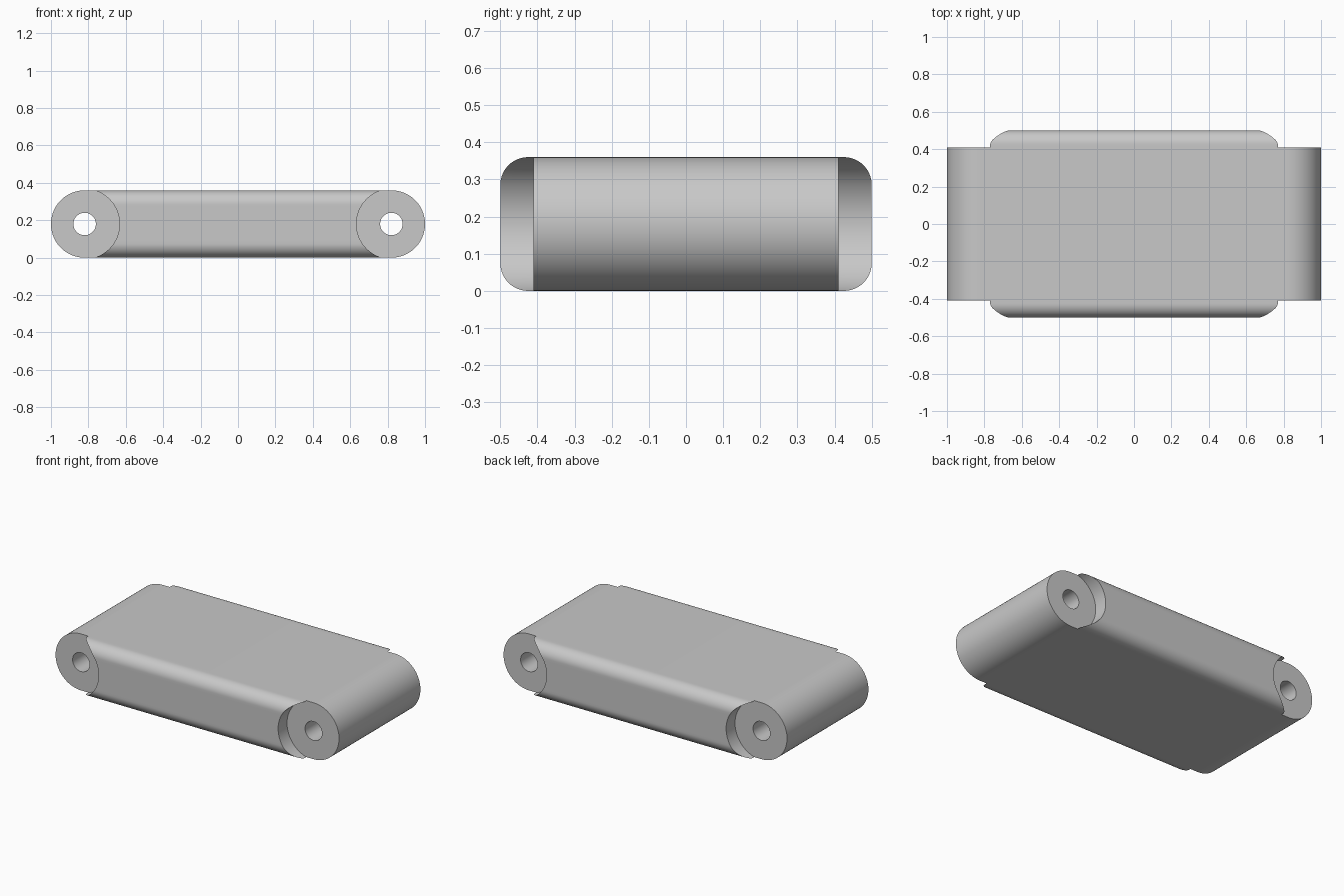
import bpy, bmesh
from math import sin, cos, pi, sqrt

cube = bpy.data.objects.get("Cube")
if cube:
    bpy.data.objects.remove(cube, do_unlink=True)

PIVOT_X, MID_Z = 0.82, 0.18      # pin hole centres
END_R, HOLE_R = 0.18, 0.06       # rounded ends and pin holes
CUT_R = 0.187                    # clearance scooped from the side rails
CORE_Y, RAIL_Y = 0.41, 0.5
FILLET = 0.075
SEG = 96

grey = bpy.data.materials.new("plain grey")
grey.use_nodes = True
colour = (0.58, 0.58, 0.58, 1)
grey.diffuse_color = colour
grey.node_tree.nodes["Principled BSDF"].inputs["Base Color"].default_value = colour


def finish(bm, name):
    bmesh.ops.remove_doubles(bm, verts=bm.verts, dist=1e-5)
    bmesh.ops.recalc_face_normals(bm, faces=bm.faces)
    mesh = bpy.data.meshes.new(name)
    bm.to_mesh(mesh)
    bm.free()
    mesh.materials.append(grey)
    ob = bpy.data.objects.new(name, mesh)
    bpy.context.collection.objects.link(ob)
    bpy.ops.object.select_all(action='DESELECT')
    ob.select_set(True)
    bpy.context.view_layer.objects.active = ob
    bpy.ops.object.shade_smooth_by_angle(angle=pi / 6)
    return ob


def link_core():
    """Flat link with round ends and a pin hole through each end."""
    bm = bmesh.new()

    def ring(side, y, r):
        # angle zero points towards the middle of the link
        return [bm.verts.new((side * (PIVOT_X - r * cos(2 * pi * i / SEG)), y,
                              MID_Z + r * sin(2 * pi * i / SEG)))
                for i in range(SEG)]

    rings = {(s, y, r): ring(s, y, r) for s in (-1, 1)
             for y in (-CORE_Y, CORE_Y) for r in (END_R, HOLE_R)}
    q = SEG // 4
    for y in (-CORE_Y, CORE_Y):
        arcs = []
        for s in (-1, 1):
            outer, hole = rings[s, y, END_R], rings[s, y, HOLE_R]
            for i in range(SEG):
                j = (i + 1) % SEG
                bm.faces.new((outer[i], outer[j], hole[j], hole[i]))
            arcs.append([outer[i % SEG] for i in range(-q, q + 1)])
        bm.faces.new(arcs[0] + arcs[1][::-1])
    for s in (-1, 1):
        for r in (END_R, HOLE_R):
            a, b = rings[s, -CORE_Y, r], rings[s, CORE_Y, r]
            for i in range(SEG):
                j = (i + 1) % SEG
                if r == HOLE_R or q <= i < 3 * q:
                    bm.faces.new((a[i], a[j], b[j], b[i]))
    # top and bottom
    for i in (q, 3 * q):
        bm.faces.new([rings[s, y, END_R][i] for s, y in
                      ((-1, -CORE_Y), (1, -CORE_Y), (1, CORE_Y), (-1, CORE_Y))])
    return finish(bm, "link_core")


def side_rail(side, name):
    """Rail with rounded long edges and concave scooped ends."""
    steps = 14
    arc = [(RAIL_Y - FILLET + FILLET * sin(a), FILLET - FILLET * cos(a))
           for a in (pi / 2 * i / steps for i in range(steps + 1))]
    span = 2 * (MID_Z - FILLET)
    flat = [(RAIL_Y, FILLET + span * i / steps) for i in range(1, steps)]
    profile = arc + flat + [(y, 2 * MID_Z - z) for y, z in reversed(arc)]
    bm = bmesh.new()
    rows = []
    for y, z in profile:
        x = PIVOT_X - sqrt(CUT_R ** 2 - (z - MID_Z) ** 2)
        rows.append([bm.verts.new((px, side * py, z)) for px, py in
                     ((-x, CORE_Y), (-x, y), (x, y), (x, CORE_Y))])
    for a, b in zip(rows, rows[1:]):
        for i in range(4):
            j = (i + 1) % 4
            bm.faces.new((a[i], a[j], b[j], b[i]))
    bm.faces.new(rows[0])
    bm.faces.new(rows[-1])
    return finish(bm, name)


link_core()
side_rail(-1, "front_rail")
side_rail(1, "back_rail")
